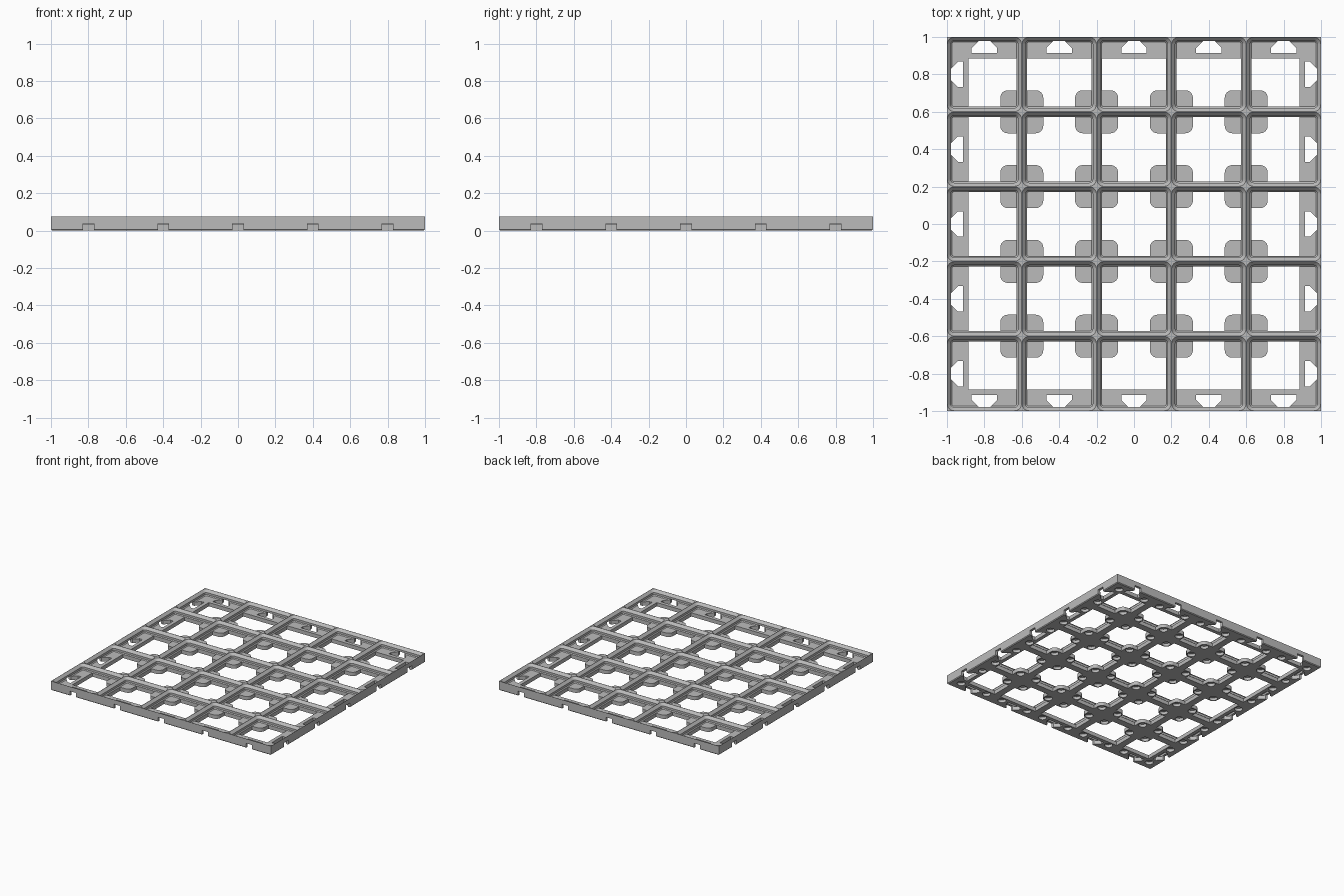
import bpy
import bmesh
from math import cos, sin, pi

cube = bpy.data.objects.get("Cube")
if cube:
    bpy.data.objects.remove(cube, do_unlink=True)

N, CELL, TOP, FLOOR = 5, 0.4, 0.075, 0.031
HALF = CELL / 2
REACH = 0.115          # ledge and pad size measured from the grid lines
WALL = 0.028           # half thickness of the ribs at their foot
centres = [(i - (N - 1) / 2) * CELL for i in range(N)]

grey = bpy.data.materials.new("light_grey")
grey.use_nodes = True
grey.diffuse_color = (0.5, 0.5, 0.5, 1)
grey.node_tree.nodes["Principled BSDF"].inputs["Base Color"].default_value = (0.5, 0.5, 0.5, 1)


def rotate(p, k):
    """Turn a point by k quarter turns."""
    x, y = p
    for _ in range(k % 4):
        x, y = -y, x
    return x, y


def rounded_square(half, r, steps=6):
    if r == 0:
        return [rotate((half, half), k) for k in range(4)]
    c = half - r
    arc = [(c + r * cos(a * pi / 2 / steps), c + r * sin(a * pi / 2 / steps))
           for a in range(steps + 1)]
    return [rotate(p, k) for k in range(4) for p in arc]


def loft(bm, rings, cx=0, cy=0):
    """Closed solid through (outline, z) rings, from low to high."""
    loops = [[bm.verts.new((x + cx, y + cy, z)) for x, y in pts] for pts, z in rings]
    bm.faces.new(loops[0][::-1])
    bm.faces.new(loops[-1])
    n = len(loops[0])
    for a, b in zip(loops, loops[1:]):
        for i in range(n):
            j = (i + 1) % n
            bm.faces.new((a[i], a[j], b[j], b[i]))


def finish(bm, name):
    bmesh.ops.recalc_face_normals(bm, faces=bm.faces)
    mesh = bpy.data.meshes.new(name)
    bm.to_mesh(mesh)
    bm.free()
    mesh.materials.append(grey)
    ob = bpy.data.objects.new(name, mesh)
    bpy.context.collection.objects.link(ob)
    return ob


def opening_outline(i, j):
    """Floor opening of one cell: ledges on outer sides, round pads at inner corners."""
    outer = {(1, 0): i == N - 1, (-1, 0): i == 0, (0, 1): j == N - 1, (0, -1): j == 0}
    wide, near, r = HALF - WALL, HALF - REACH, 0.04
    pts = []
    for k in range(4):
        sx, sy = rotate((1, 1), k)
        ledge_x, ledge_y = outer[(sx, 0)], outer[(0, sy)]
        if ledge_x or ledge_y:
            pts.append((sx * (near if ledge_x else wide), sy * (near if ledge_y else wide)))
        else:
            c = near + r
            arc = [(c - r * sin(a * pi / 12), c - r * cos(a * pi / 12)) for a in range(7)]
            pts += [rotate(p, k) for p in [(wide, near)] + arc + [(near, wide)]]
    return pts


# Slab with a small chamfer under the outer edge
bm = bmesh.new()
loft(bm, [(rounded_square(h, 0), z) for h, z in ((0.994, 0), (1, 0.006), (1, TOP))])
plate = finish(bm, "grid_baseplate")

# Stepped sockets, one per cell
socket = [(0.1729, 0.011, FLOOR), (0.1795, 0.0176, 0.0377), (0.1795, 0.0176, 0.0548),
          (0.1985, 0.0366, TOP), (0.1985, 0.0366, TOP + 0.01)]
sockets = bmesh.new()
for cx in centres:
    for cy in centres:
        loft(sockets, [(rounded_square(h, r), z) for h, r, z in socket], cx, cy)

# Floor openings and blind round holes under the pads and ledges
openings = bmesh.new()
circle = rounded_square(0.031, 0.031)
disc = [(0.031 * cos(a * pi / 12), 0.031 * sin(a * pi / 12)) for a in range(24)]
for i, cx in enumerate(centres):
    for j, cy in enumerate(centres):
        outline = opening_outline(i, j)
        loft(openings, [(outline, -0.01), (outline, FLOOR + 0.003)], cx, cy)
        for k in range(4):
            dx, dy = rotate((0.124, 0.124), k)
            loft(openings, [(disc, -0.01), (disc, 0.023)], cx + dx, cy + dy)

# Flared connector slots along all four sides
slots = bmesh.new()
side = [(1.02, 0.029), (0.98, 0.029), (0.941, 0.068), (0.915, 0.068)]
for k in range(4):
    for c in centres:
        pts = [(x, c - w) for x, w in side] + [(x, c + w) for x, w in reversed(side)]
        pts = [rotate(p, k) for p in reversed(pts)]
        loft(slots, [(pts, -0.01), (pts, 0.0385)])

# Cut everything out of the slab
for bm, name in ((sockets, "socket_cutter"), (openings, "opening_cutter"), (slots, "slot_cutter")):
    cutter = finish(bm, name)
    cutter.hide_render = True
    mod = plate.modifiers.new(name, 'BOOLEAN')
    mod.operation = 'DIFFERENCE'
    mod.solver = 'EXACT'
    mod.object = cutter
    bpy.context.view_layer.objects.active = plate
    bpy.ops.object.modifier_apply(modifier=mod.name)
    bpy.data.objects.remove(cutter, do_unlink=True)
